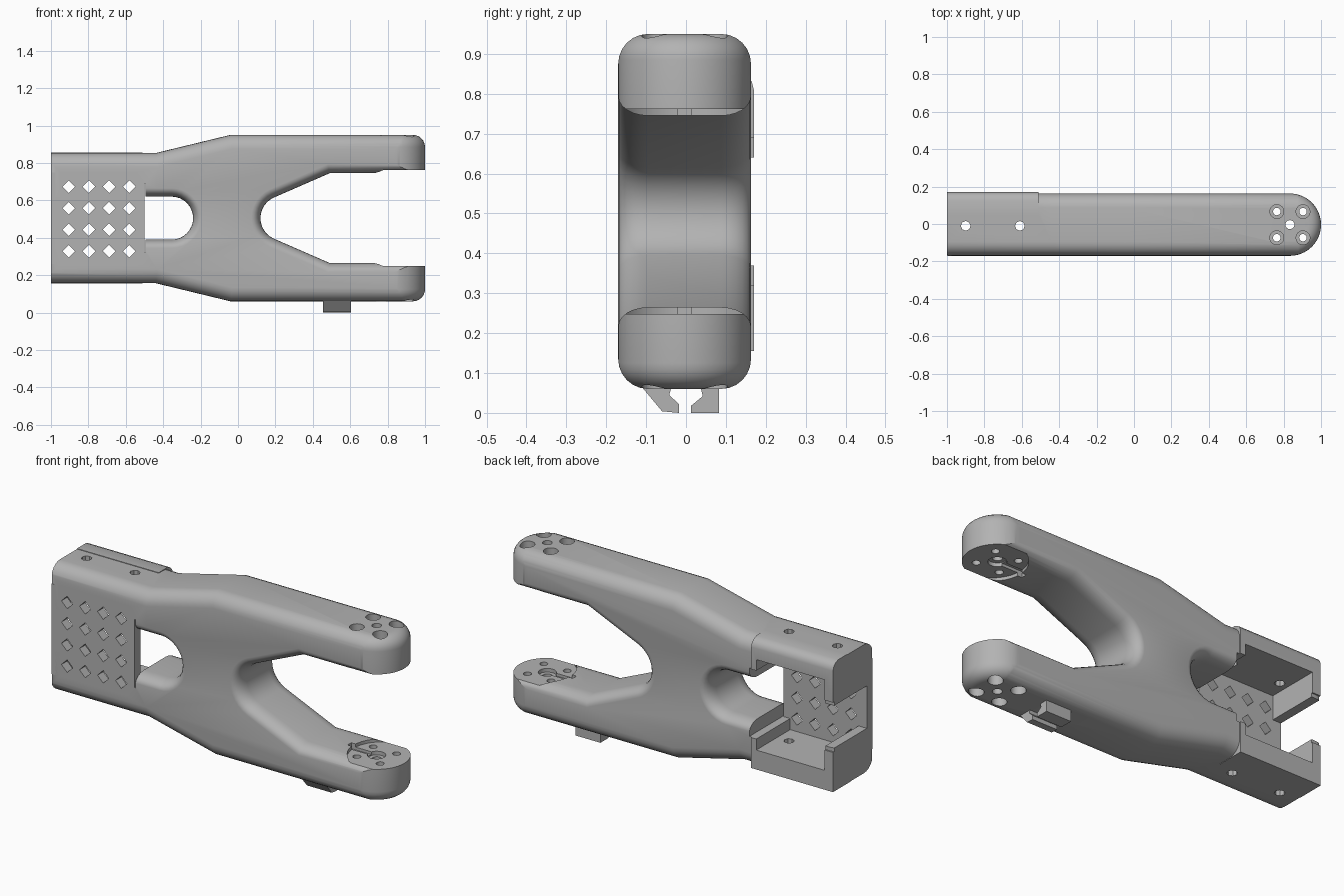
import bpy, bmesh
from math import sin, cos, pi, radians
from mathutils import Vector

ZC = 0.505                 # mid height, the frame is symmetric about it
Y0, Y1 = -0.17, 0.163      # front and back faces
YM, RT = (Y0 + Y1) / 2, (Y1 - Y0) / 2
TIP = 1 - RT               # centre of the rounded arm tips

cube = bpy.data.objects.get("Cube")
if cube:
    bpy.data.objects.remove(cube)

grey = bpy.data.materials.new("plain grey")
grey.use_nodes = True
grey.diffuse_color = (0.45, 0.45, 0.45, 1)
grey.node_tree.nodes["Principled BSDF"].inputs["Base Color"].default_value = grey.diffuse_color


def loft(name, rings):
    """Closed solid through rings of equal point count."""
    bm = bmesh.new()
    loops = [[bm.verts.new(p) for p in ring] for ring in rings]
    n = len(loops[0])
    for a, b in zip(loops, loops[1:]):
        for i in range(n):
            j = (i + 1) % n
            bm.faces.new((a[i], a[j], b[j], b[i]))
    bm.faces.new(loops[0])
    bm.faces.new(loops[-1])
    bmesh.ops.recalc_face_normals(bm, faces=bm.faces)
    mesh = bpy.data.meshes.new(name)
    bm.to_mesh(mesh)
    bm.free()
    mesh.materials.append(grey)
    obj = bpy.data.objects.new(name, mesh)
    bpy.context.scene.collection.objects.link(obj)
    return obj


def prism(name, pts, axis, lo, hi):
    """Extrude a 2D outline along x, y or z."""
    k = "xyz".index(axis)

    def ring(t):
        out = []
        for p in pts:
            v = list(p)
            v.insert(k, t)
            out.append(Vector(v))
        return out
    return loft(name, [ring(lo), ring(hi)])


def box(name, x0, x1, y0, y1, z0, z1):
    return prism(name, [(x0, y0), (x1, y0), (x1, y1), (x0, y1)], "z", z0, z1)


def rod(x, y, r, z0, z1, sides=24):
    ring = [(x + r * cos(2 * pi * i / sides), y + r * sin(2 * pi * i / sides)) for i in range(sides)]
    return prism("cutter", ring, "z", z0, z1)


def boolean(target, tool, op="DIFFERENCE"):
    mod = target.modifiers.new("cut", "BOOLEAN")
    mod.object, mod.operation, mod.solver = tool, op, "EXACT"
    deps = bpy.context.evaluated_depsgraph_get()
    mesh = bpy.data.meshes.new_from_object(target.evaluated_get(deps))
    target.modifiers.clear()
    target.data = mesh
    bpy.data.objects.remove(tool)


def inset(pts, d):
    """Mitred inward offset of a counter-clockwise outline of (x, h, weight)."""
    out = []
    for i, (x, h, w) in enumerate(pts):
        a, c = pts[i - 1], pts[(i + 1) % len(pts)]
        e1 = Vector((x - a[0], h - a[1])).normalized()
        e2 = Vector((c[0] - x, c[1] - h)).normalized()
        n1, n2 = Vector((-e1.y, e1.x)), Vector((-e2.y, e2.x))
        out.append(Vector((x, h)) + (n1 + n2) * (d * w / (1 + n1.dot(n2))))
    return out


def rounded_slab(name, pts, r, sign=1, steps=6, over=0):
    """Slab across the depth with rounded rims (sign -1 flares a cutter)."""
    levels = []
    for i in range(steps + 1):
        t = pi / 2 * i / steps
        levels.append((r * (1 - sin(t)), r * (1 - cos(t))))
    levels = [(d, Y0 + s) for d, s in levels] + [(d, Y1 - s) for d, s in reversed(levels)]
    if over:
        levels = [(r, Y0 - over)] + levels + [(r, Y1 + over)]
    return loft(name, [[Vector((p.x, y, ZC + p.y)) for p in inset(pts, sign * d)] for d, y in levels])


# Main frame: half outline from fork root to closed end, mirrored about mid height
half = []
for i in range(7):
    a = radians(180 + 66 * i / 6)
    half.append((0.24 + 0.12 * cos(a), 0.12 * sin(a), 0.65))
half += [(0.49, -0.24, 0.65), (1.05, -0.24, 0.65), (1.05, -0.445, 1), (-0.04, -0.445, 1),
         (-0.44, -0.348, 1), (-1.05, -0.348, 1)]
outline = half + [(x, -h, w) for x, h, w in reversed(half[1:])]
outline.reverse()
frame = rounded_slab("forked_frame", outline, 0.075)

# Trim: flat closed end, half-round arm tips with softened outer rims
rings = []
R = 0.065
levels = [(R, 0.46)] + [(R * (1 - cos(t)), 0.445 - R * (1 - sin(t)))
                        for t in (pi / 2 * i / 6 for i in range(6, -1, -1))]
levels = [(d, -h) for d, h in levels] + [(d, h) for d, h in reversed(levels)]
for d, h in levels:
    plan = [(-1, 0.3), (-1, -0.3), (TIP, -0.3)]
    for i in range(33):
        a = -pi / 2 + pi * i / 32
        plan.append((TIP + (RT - d) * cos(a), YM + (RT - d) * sin(a)))
    plan.append((TIP, 0.3))
    rings.append([Vector((x, y, ZC + h)) for x, y in plan])
boolean(frame, loft("cutter", rings), "INTERSECT")

# Thickened rear rails of the housing: square below, rounded above
boolean(frame, box("rail", -1, -0.51, 0.02, 0.17, 0.155, 0.37), "UNION")
upper = [(0.05, 0.64), (0.17, 0.64), (0.17, 0.81), (0.165, 0.83), (0.15, 0.846), (0.125, 0.856), (0.05, 0.856)]
boolean(frame, prism("rail", upper, "x", -1, -0.51), "UNION")

# Round-ended window with flared rims
window = [(-0.6, 0.115, 0.6), (-0.6, -0.115, 0.6)]
for i in range(17):
    a = -pi / 2 + pi * i / 16
    window.append((-0.355 + 0.115 * cos(a), 0.115 * sin(a), 0.6))
boolean(frame, rounded_slab("cutter", window, 0.075, -1, over=0.05))

# Housing pocket, stepped towards the window and notched at the end
for x0, x1, h in ((-0.95, -0.54, 0.245), (-0.56, -0.495, 0.185), (-1.1, -0.93, 0.115)):
    boolean(frame, box("cutter", x0, x1, -0.3, 0.3, ZC - h, ZC + h))
for x in (-0.9, -0.61):
    boolean(frame, rod(x, -0.01, 0.026, 0.1, 0.9, 8))

# Arm tips: pads, cable grooves, screw holes and counterbores
for s in (-1, 1):
    def span(a, b):
        return sorted((ZC + s * a, ZC + s * b))
    boolean(frame, rod(0.87, YM, 0.175, *span(0.15, 0.257), sides=40))
    boolean(frame, rod(TIP, YM, 0.045, *span(0.2, 0.277)))
    boolean(frame, box("cutter", 0.67, TIP, YM - 0.016, YM + 0.016, *span(0.2, 0.272)))
    boolean(frame, rod(TIP, YM, 0.024, *span(0.2, 0.5)))
    for dx in (-0.07, 0.07):
        for dy in (-0.07, 0.07):
            boolean(frame, rod(TIP + dx, YM + dy, 0.02, *span(0.2, 0.5)))
            boolean(frame, rod(TIP + dx, YM + dy, 0.037, *span(0.385, 0.5)))

# Perforated front plate
plate = box("vent_plate", -1, -0.5, Y0, Y0 + 0.05, ZC - 0.245, ZC + 0.245)
for i in range(4):
    for j in range(4):
        x, z, r = -0.905 + 0.108 * i, 0.328 + 0.115 * j, 0.034
        diamond = [(x - r, z), (x, z - r), (x + r, z), (x, z + r)]
        boolean(plate, prism("cutter", diamond, "y", -0.3, 0))

# Cable clip hooks under the lower arm
front_hook = [(-0.115, 0.07), (-0.06, 0.004), (-0.018, 0), (-0.018, 0.022), (-0.042, 0.045), (-0.035, 0.07)]
back_hook = [(0.083, 0.07), (0.083, 0), (0.013, 0), (0.013, 0.018), (0.042, 0.042), (0.035, 0.07)]
parts = [frame, plate,
         prism("front_clip_hook", front_hook, "x", 0.455, 0.605),
         prism("back_clip_hook", back_hook, "x", 0.455, 0.605)]

# Smooth rounded rims, keep hard edges crisp
bpy.ops.object.select_all(action="DESELECT")
for part in parts:
    part.select_set(True)
bpy.context.view_layer.objects.active = frame
bpy.ops.object.shade_smooth_by_angle(angle=radians(30))
